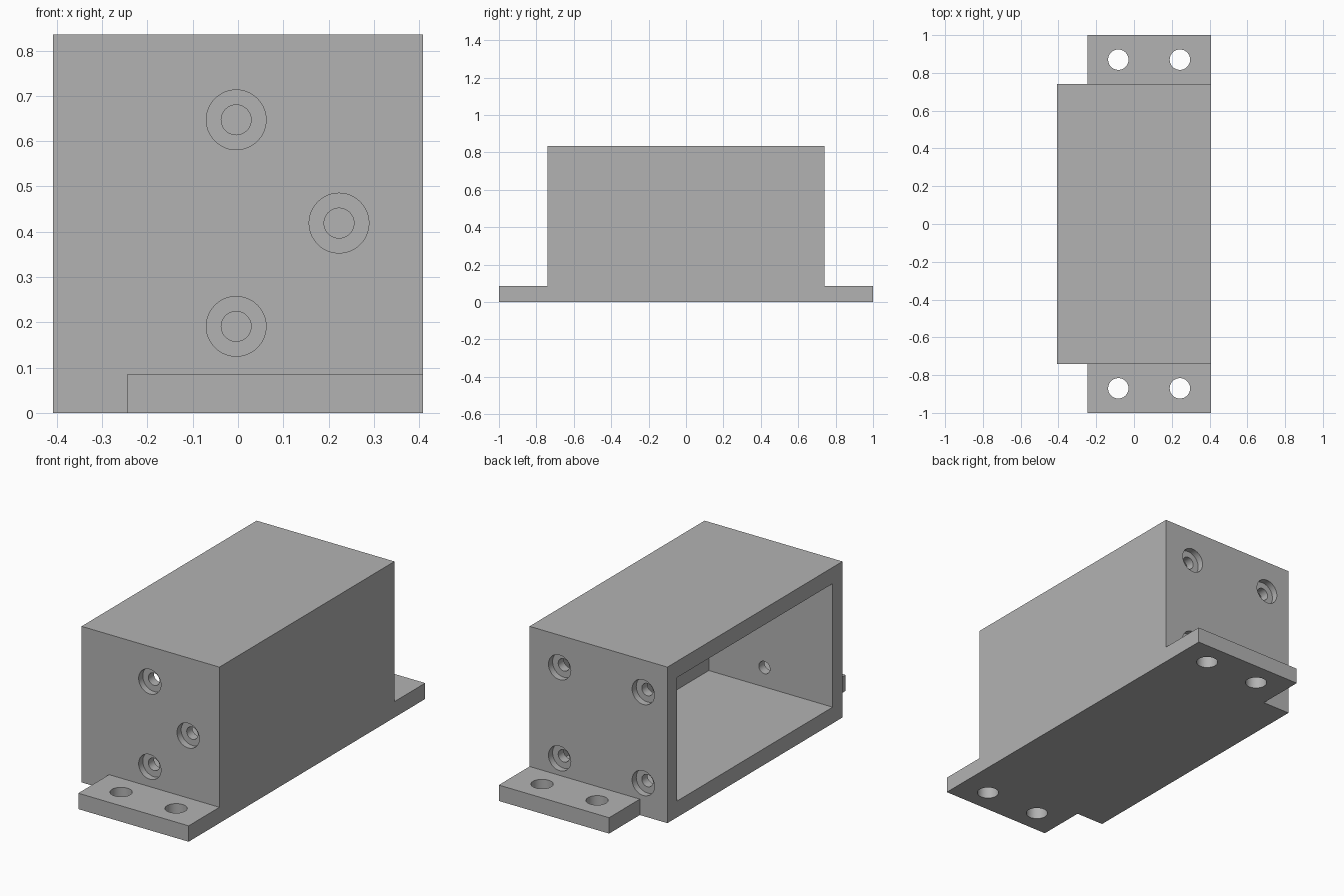
import bpy
from math import pi
from mathutils import Vector

cube = bpy.data.objects.get("Cube")
if cube:
    bpy.data.objects.remove(cube, do_unlink=True)

HALF_X, HALF_Y, HEIGHT = 0.408, 0.74, 0.835
WALL = 0.083
PLATE_X = -0.245          # free edge of the mounting plate
SCREW_R, BORE_R, BORE_DEPTH = 0.033, 0.066, 0.035

grey = bpy.data.materials.new("plain_grey")
grey.use_nodes = True
grey.diffuse_color = (0.45, 0.45, 0.45, 1)
grey.node_tree.nodes["Principled BSDF"].inputs["Base Color"].default_value = grey.diffuse_color


def box(name, low, high):
    low, high = Vector(low), Vector(high)
    bpy.ops.mesh.primitive_cube_add(size=1, location=(low + high) / 2)
    obj = bpy.context.object
    obj.name = name
    obj.scale = high - low
    bpy.ops.object.transform_apply(location=True, rotation=True, scale=True)
    return obj


def cylinder(name, radius, depth, centre, along_y=False):
    bpy.ops.mesh.primitive_cylinder_add(
        vertices=48, radius=radius, depth=depth, location=centre,
        rotation=(pi / 2 if along_y else 0, 0, 0))
    obj = bpy.context.object
    obj.name = name
    bpy.ops.object.transform_apply(location=True, rotation=True, scale=True)
    return obj


def combine(target, tool, operation="DIFFERENCE"):
    mod = target.modifiers.new(tool.name, "BOOLEAN")
    mod.operation, mod.solver, mod.object = operation, "EXACT", tool
    tool.hide_render = True
    bpy.context.view_layer.objects.active = target
    bpy.ops.object.modifier_apply(modifier=mod.name)
    bpy.data.objects.remove(tool, do_unlink=True)


# Housing block with the mounting plate merged into its base
housing = box("housing", (-HALF_X, -HALF_Y, 0), (HALF_X, HALF_Y, HEIGHT))
plate = box("mounting_plate", (PLATE_X, -1, 0), (HALF_X, 1, 0.085))
combine(housing, plate, "UNION")

# Cavity, open on one long side
cavity = box("cavity", (-HALF_X - 0.1, WALL - HALF_Y, WALL + 0.004),
             (HALF_X - WALL, HALF_Y - WALL, HEIGHT - WALL - 0.004))
combine(housing, cavity)

# Vertical mounting holes in both ends of the plate
for x in (-0.083, 0.243):
    for y in (-0.87, 0.87):
        combine(housing, cylinder("mounting_hole", 0.054, 0.4, (x, y, 0.04)))

# Counterbored screw holes: three in front, four at the back
front = [(-0.004, 0.647), (0.223, 0.419), (-0.004, 0.191)]
back = [(x, z) for x in (-0.265, 0.23) for z in (0.176, 0.663)]
for side, holes in ((-1, front), (1, back)):
    for x, z in holes:
        combine(housing, cylinder("counterbore", BORE_R, 2 * BORE_DEPTH,
                                  (x, side * HALF_Y, z), True))
        combine(housing, cylinder("screw_hole", SCREW_R, 0.3,
                                  (x, side * HALF_Y, z), True))

# Finish
housing.data.materials.clear()
housing.data.materials.append(grey)
for poly in housing.data.polygons:
    poly.material_index = 0
bpy.ops.object.select_all(action="DESELECT")
housing.select_set(True)
bpy.context.view_layer.objects.active = housing
bpy.ops.object.shade_smooth_by_angle(angle=pi / 6)
